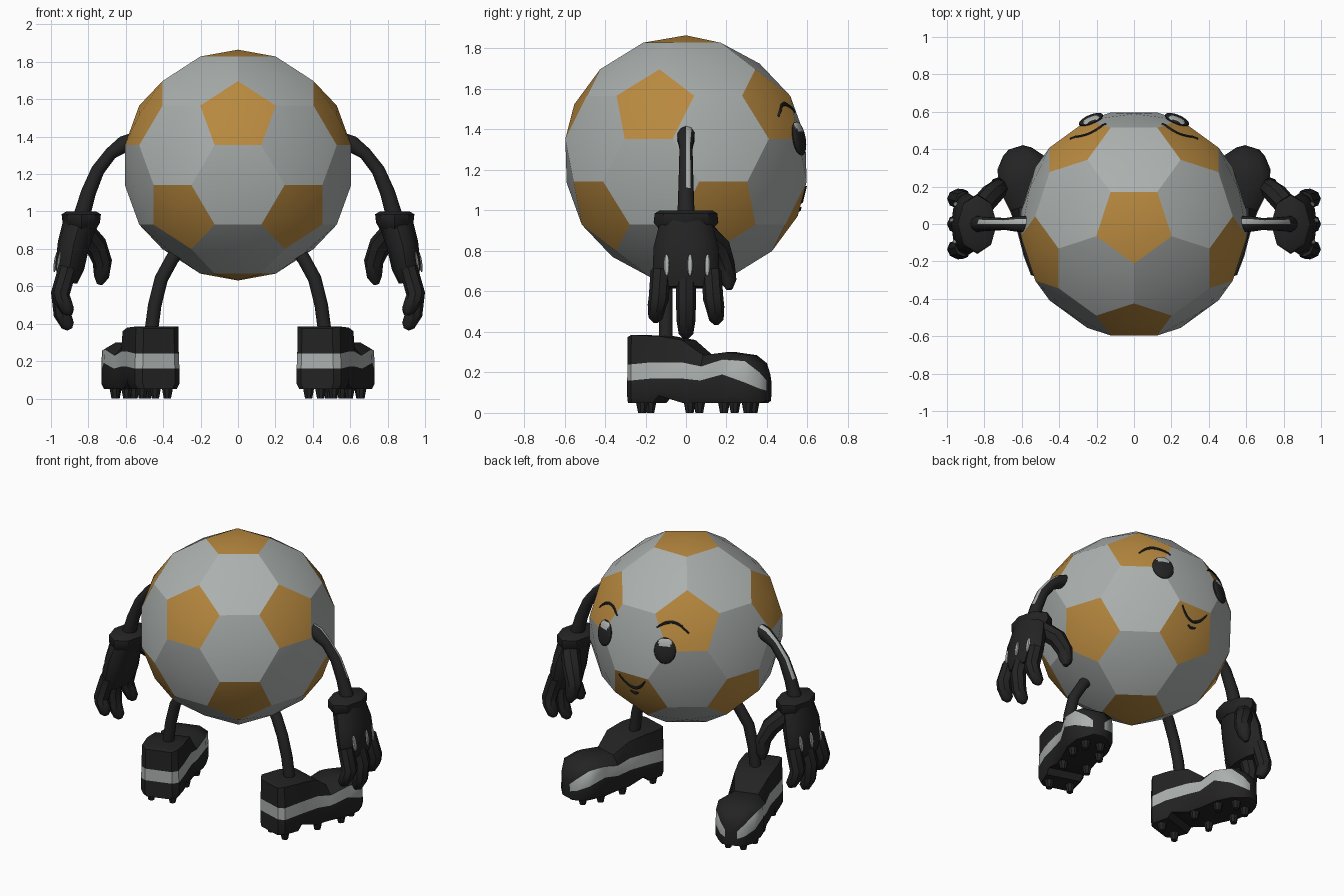
import bpy, bmesh, math
from mathutils import Vector, Matrix
from mathutils.bvhtree import BVHTree

cube = bpy.data.objects.get("Cube")
if cube:
    bpy.data.objects.remove(cube)


def material(name, rgb):
    m = bpy.data.materials.new(name)
    m.use_nodes = True
    m.diffuse_color = (*rgb, 1)
    m.node_tree.nodes["Principled BSDF"].inputs["Base Color"].default_value = (*rgb, 1)
    return m


GREY = material("light grey", (0.41, 0.44, 0.43))
ORANGE = material("orange", (0.48, 0.25, 0.05))
BLACK = material("black", (0.017, 0.017, 0.017))


def finish(bm, name, mats, mirror=False, sharp=0.7):
    """Turn a bmesh into an object, smooth except at sharp edges."""
    if sharp:
        bmesh.ops.recalc_face_normals(bm, faces=bm.faces)
        for e in bm.edges:
            e.smooth = e.calc_face_angle(0) < sharp
    for f in bm.faces:
        f.smooth = True
    me = bpy.data.meshes.new(name)
    bm.to_mesh(me)
    bm.free()
    ob = bpy.data.objects.new(name, me)
    bpy.context.collection.objects.link(ob)
    for m in mats:
        me.materials.append(m)
    if mirror:
        ob.modifiers.new("Mirror", 'MIRROR')
    return ob


def loft(bm, rings, rule=lambda row, k: 0):
    """Skin a list of closed rings, capping both ends."""
    rows = [[bm.verts.new(p) for p in ring] for ring in rings]
    n = len(rows[0])
    for i in range(len(rows) - 1):
        for k in range(n):
            j = (k + 1) % n
            f = bm.faces.new((rows[i][k], rows[i][j], rows[i + 1][j], rows[i + 1][k]))
            f.material_index = rule(i, k)
    bm.faces.new(rows[0][::-1])
    bm.faces.new(rows[-1])


def tube(bm, pts, radii, sides=8, rule=lambda row, k: 0):
    """Sweep an ellipse along points; radii are (across, along y)."""
    pts = [Vector(p) for p in pts]
    rings = []
    for i, p in enumerate(pts):
        t = (pts[min(i + 1, len(pts) - 1)] - pts[max(i - 1, 0)]).normalized()
        u = t.cross(Vector((0, 1, 0))).normalized()
        v = u.cross(t)
        a, b = radii[i] if isinstance(radii[i], tuple) else (radii[i], radii[i])
        ang = [2 * math.pi * k / sides for k in range(sides)]
        rings.append([p + u * a * math.cos(q) + v * b * math.sin(q) for q in ang])
    loft(bm, rings, rule)


# Ball: truncated icosahedron with slightly domed panels
CENTRE = Vector((0, 0, 1.248))
bm = bmesh.new()
bmesh.ops.create_icosphere(bm, subdivisions=1, radius=1,
                           matrix=Matrix.Rotation(-math.pi / 2, 4, 'Z'))
bmesh.ops.bevel(bm, geom=bm.verts[:], offset=100 / 3, offset_type='PERCENT',
                segments=1, affect='VERTICES')
for v in bm.verts:
    v.co = v.co.normalized() * 0.618
for e in bm.edges:
    e.smooth = False
for f in bm.faces[:]:
    pent = len(f.verts) == 5
    res = bmesh.ops.poke(bm, faces=[f])
    for v in res["verts"]:
        v.co = v.co.normalized() * (0.617 if pent else 0.6)
    for g in res["faces"]:
        g.material_index = int(pent)
bmesh.ops.translate(bm, verts=bm.verts, vec=CENTRE)
bmesh.ops.recalc_face_normals(bm, faces=bm.faces)
tree = BVHTree.FromBMesh(bm)
finish(bm, "ball", [GREY, ORANGE], sharp=None)


def on_ball(x, z):
    return tree.ray_cast(Vector((x, 2, z)), Vector((0, -1, 0)))[0]


# Face strokes drawn as thin arcs on the ball
def stroke(name, x0, x1, z0, z1, bulge, mirror=False):
    bm = bmesh.new()
    steps = [i / 12 for i in range(13)]
    pts = [on_ball(x0 + (x1 - x0) * t, z0 + (z1 - z0) * t + bulge * 4 * t * (1 - t))
           for t in steps]
    tube(bm, pts, [(0.004 + 0.008 * math.sin(math.pi * t), 0.008) for t in steps], 6)
    finish(bm, name, [BLACK], mirror)


stroke("eyebrows", 0.15, 0.34, 1.485, 1.465, 0.05, True)
stroke("mouth", -0.1, 0.1, 1.12, 1.12, -0.075)
stroke("lower_lip", -0.03, 0.03, 1.015, 1.015, -0.01)

# Eyes: flattened ovals with a pale glint near the top
bm = bmesh.new()
bmesh.ops.create_uvsphere(bm, u_segments=20, v_segments=16, radius=1)
for f in bm.faces:
    c = f.calc_center_median()
    f.material_index = int(0.4 < c.z < 0.9 and c.y > 0 and abs(c.x) < 0.6)
spot = on_ball(0.23, 1.355)
turn = (spot - CENTRE).to_track_quat('Y', 'Z').to_matrix().to_4x4()
bm.transform(Matrix.Translation(spot) @ turn @ Matrix.Diagonal((0.07, 0.022, 0.085, 1)))
finish(bm, "eyes", [BLACK, GREY], True)

# Arms with a pale streak down the outside
bm = bmesh.new()
tube(bm, [(0.56, 0, 1.375), (0.61, 0, 1.36), (0.68, 0, 1.31), (0.75, 0, 1.22),
          (0.8, 0, 1.1), (0.84, 0, 0.96)],
     [0.045, 0.045, 0.034, 0.036, 0.04, 0.045], 10,
     lambda row, k: int(k == 0 and row < 4))
finish(bm, "arms", [BLACK, GREY], True)

# Legs
bm = bmesh.new()
tube(bm, [(0.28, -0.06, 0.83), (0.35, -0.08, 0.75), (0.41, -0.1, 0.64),
          (0.445, -0.1, 0.5), (0.465, -0.1, 0.35)], [0.036] * 5, 10)
finish(bm, "legs", [BLACK], True)

# Glove cuffs
bm = bmesh.new()
tube(bm, [(0.838, 0, z) for z in (1, 0.985, 0.94, 0.905)],
     [(0.08, 0.13), (0.105, 0.155), (0.1, 0.16), (0.08, 0.13)])
finish(bm, "glove_cuffs", [BLACK], True)

# Gloves: palm, three fingers and a thumb
bm = bmesh.new()
tube(bm, [(0.845, 0, 0.94), (0.88, 0, 0.82), (0.9, 0, 0.7), (0.91, 0, 0.62)],
     [(0.09, 0.13), (0.085, 0.16), (0.078, 0.165), (0.05, 0.14)], 12)
for y, tip in ((-0.125, 0.45), (0, 0.37), (0.125, 0.44)):
    tube(bm, [(0.91, y, 0.7), (0.95, y * 1.08, 0.56), (0.94, y * 1.15, tip + 0.08),
              (0.91, y * 1.2, tip + 0.02), (0.9, y * 1.2, tip)],
         [0.05, 0.05, 0.046, 0.036, 0.015])
tube(bm, [(0.83, 0.08, 0.9), (0.76, 0.16, 0.82), (0.725, 0.19, 0.73),
          (0.73, 0.21, 0.65), (0.74, 0.215, 0.61)],
     [0.06, 0.06, 0.052, 0.04, 0.015])
finish(bm, "gloves", [BLACK], True)

# Pale knuckle marks on the back of the gloves
bm = bmesh.new()
for y, x in ((-0.095, 0.957), (0.02, 0.974), (0.105, 0.953)):
    bmesh.ops.create_uvsphere(
        bm, u_segments=8, v_segments=8, radius=1,
        matrix=Matrix.Translation((x, y, 0.73)) @ Matrix.Rotation(-0.15, 4, 'Y')
        @ Matrix.Diagonal((0.01, 0.014, 0.055, 1)))
finish(bm, "knuckle_marks", [GREY], True)

# Shoes: (y, half width, sole, stripe low, stripe high, top, top width ratio)
stations = [(-0.26, 0.09, 0.05, 0.16, 0.24, 0.375, 0.95),
            (-0.23, 0.125, 0.05, 0.16, 0.24, 0.385, 0.95),
            (-0.12, 0.132, 0.05, 0.17, 0.25, 0.38, 0.95),
            (-0.09, 0.13, 0.085, 0.17, 0.25, 0.38, 0.95),
            (0.03, 0.125, 0.05, 0.17, 0.25, 0.36, 0.9),
            (0.13, 0.13, 0.05, 0.16, 0.23, 0.285, 0.6),
            (0.25, 0.15, 0.05, 0.19, 0.265, 0.3, 0.55),
            (0.36, 0.13, 0.05, 0.15, 0.255, 0.285, 0.55),
            (0.42, 0.08, 0.05, 0.12, 0.2, 0.245, 0.6),
            (0.445, 0.04, 0.06, 0.11, 0.16, 0.19, 0.6)]
place = (Matrix.Translation((0.465, -0.13, 0)) @ Matrix.Rotation(-0.3, 4, 'Z')
         @ Matrix.Translation((0, 0.12, 0)))
rings = []
for y, w, sole, low, high, top, ratio in stations:
    side = [(w * 0.88, sole), (w, sole + 0.03), (w, low), (w * 0.97, high), (w * ratio, top)]
    ring = side + [(-x, z) for x, z in reversed(side)]
    rings.append([Vector((x, y, z)) for x, z in ring])
bm = bmesh.new()
loft(bm, rings, lambda row, k: int(k in (2, 6)))
# Stripe runs on round the heel
for f in bm.faces[:]:
    if len(f.verts) == 10 and f.calc_center_median().y < 0:
        vs = sorted(f.verts, key=lambda v: v.co.z)
        bmesh.ops.connect_verts(bm, verts=vs[4:6])
        bmesh.ops.connect_verts(bm, verts=vs[6:8])
for f in bm.faces:
    c = f.calc_center_median()
    if c.y < -0.255 and 0.18 < c.z < 0.23:
        f.material_index = 1
bm.transform(place)
finish(bm, "shoes", [BLACK, GREY], True)

# Studs under the soles
bm = bmesh.new()
for y, xs in ((-0.19, (-0.07, 0.07)), (0.06, (-0.08, 0.08)),
              (0.24, (-0.09, 0.09)), (0.35, (-0.05, 0.05))):
    for x in xs:
        bmesh.ops.create_cone(bm, cap_ends=True, segments=8, radius1=0.02, radius2=0.032,
                              depth=0.06, matrix=place @ Matrix.Translation((x, y, 0.03)))
finish(bm, "studs", [BLACK], True)
